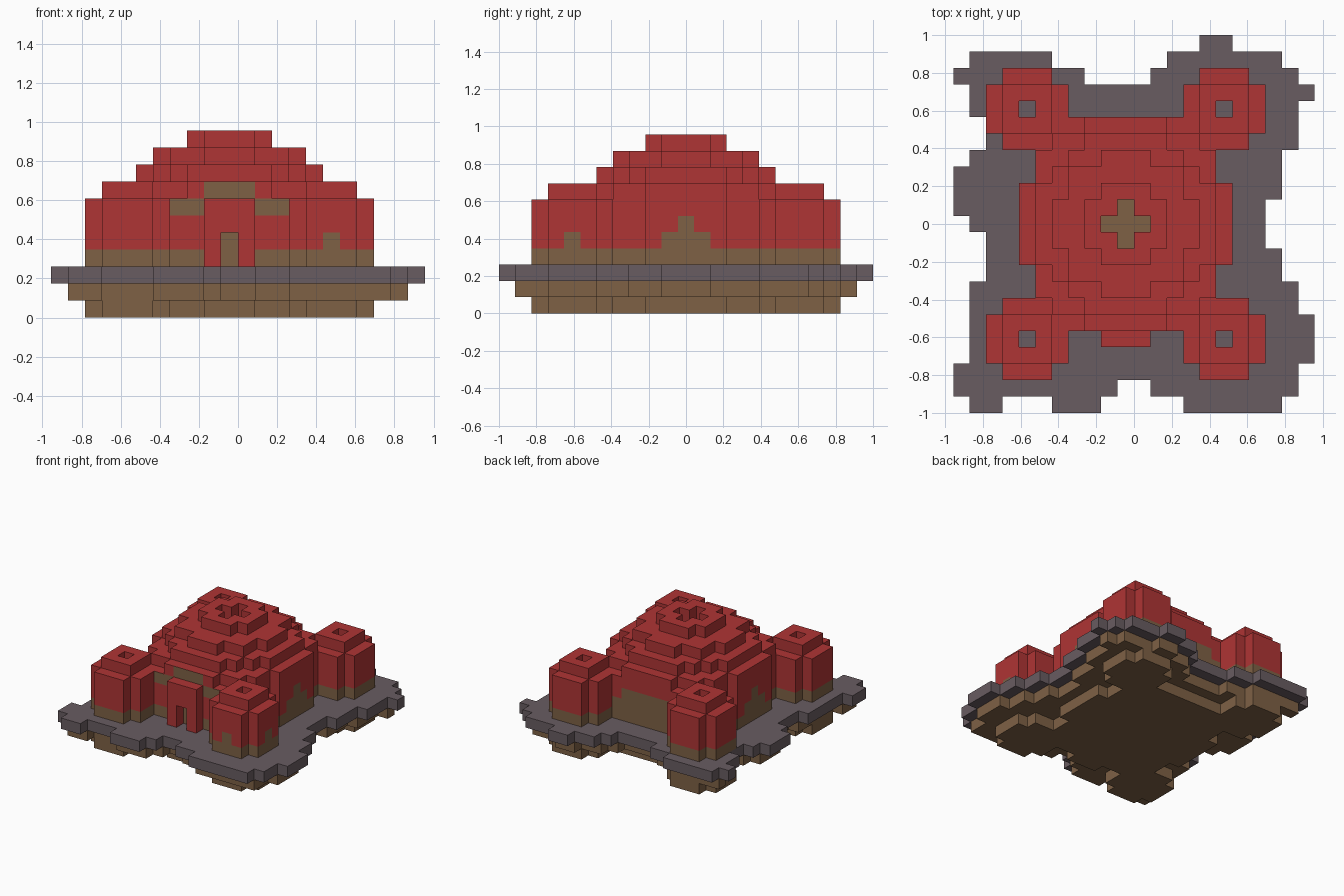
import bpy
import bmesh
from mathutils import Vector

old = bpy.data.objects.get("Cube")
if old:
    bpy.data.objects.remove(old, do_unlink=True)

UNIT = 2 / 23                      # edge of one block
ORIGIN = Vector((-11 * UNIT, -1, 0))
CX, CY = 10, 11                    # centre column of the building
RED, BROWN, GREY = range(3)
FRONT, BACK, LEFT, RIGHT, TOP, BOTTOM = range(6)


def make_material(name, colour):
    mat = bpy.data.materials.new(name)
    mat.use_nodes = True
    mat.diffuse_color = colour
    shader = mat.node_tree.nodes["Principled BSDF"]
    shader.inputs["Base Color"].default_value = colour
    shader.inputs["Roughness"].default_value = 1
    return mat


MATERIALS = [
    make_material("brick red", (0.43, 0.035, 0.035, 1)),
    make_material("earth brown", (0.21, 0.12, 0.06, 1)),
    make_material("stone grey", (0.14, 0.107, 0.12, 1)),
]

# Direction of each block side and its two in-plane axes
X, Y, Z = Vector((1, 0, 0)), Vector((0, 1, 0)), Vector((0, 0, 1))
SIDES = [(-Y, X, Z), (Y, -X, Z), (X, Y, Z), (-X, -Y, Z), (Z, X, Y), (-Z, X, -Y)]


def build(name, cells, occupied, paint):
    """Mesh the exposed sides of a set of blocks; paint(cell, side) picks the colour."""
    bm = bmesh.new()
    for cell in sorted(cells):
        middle = Vector(cell) + (X + Y + Z) / 2
        for side, (out, u, v) in enumerate(SIDES):
            if tuple(round(c) for c in Vector(cell) + out) in occupied:
                continue
            corners = [(-u - v), (u - v), (u + v), (v - u)]
            verts = [bm.verts.new(ORIGIN + UNIT * (middle + (out + c) / 2)) for c in corners]
            bm.faces.new(verts).material_index = paint(cell, side)
    bmesh.ops.remove_doubles(bm, verts=bm.verts, dist=UNIT / 100)
    mesh = bpy.data.meshes.new(name)
    bm.to_mesh(mesh)
    bm.free()
    for mat in MATERIALS:
        mesh.materials.append(mat)
    bpy.context.collection.objects.link(bpy.data.objects.new(name, mesh))


def stack(plan, low, high):
    return {(i, j, k) for i, j in plan for k in range(low, high)}


def rect(i0, i1, j0, j1):
    return {(i, j) for i in range(i0, i1) for j in range(j0, j1)}


def disc(r_squared, cx=CX, cy=CY):
    return {(i, j) for i, j in rect(0, 22, 0, 23)
            if (i - cx) ** 2 + (j - cy) ** 2 <= r_squared}


# Ragged stone terrace, as spans of rows: first row, end row, first column, end column
SPANS = [
    (0, 1, 1, 3), (0, 1, 6, 9), (0, 1, 14, 20), (1, 2, 0, 10), (1, 2, 12, 21),
    (2, 3, 0, 21), (3, 6, 1, 22), (6, 8, 1, 21), (8, 10, 2, 20), (10, 11, 2, 19),
    (11, 12, 1, 19), (12, 13, 0, 19), (13, 15, 0, 20), (15, 16, 1, 20),
    (16, 18, 2, 21), (18, 19, 1, 21), (19, 20, 1, 22), (20, 21, 0, 8),
    (20, 21, 12, 21), (21, 22, 1, 6), (21, 22, 13, 20), (22, 23, 15, 17),
]
terrace_plan = set()
for j0, j1, i0, i1 in SPANS:
    terrace_plan |= rect(i0, i1, j0, j1)

# Earth under the terrace is the same outline shrunk by one block
earth_plan = {(i, j) for i, j in terrace_plan
              if {(i - 1, j), (i + 1, j), (i, j - 1), (i, j + 1)} <= terrace_plan}

# Four corner towers with a hollow shaft and a smaller cap
tower_plans, towers = {}, {}
for end, ty in (("front", CY - 7), ("back", CY + 7)):
    for hand, tx in (("right", CX - 6), ("left", CX + 6)):
        name = end + "_" + hand + "_tower"
        plan = disc(5, tx, ty)
        shaft = {(tx, ty)}
        cap = rect(tx - 1, tx + 2, ty - 1, ty + 2)
        tower_plans[name] = plan
        towers[name] = stack(plan - shaft, 3, 7) | stack(cap - shaft, 7, 8)
all_towers = set().union(*towers.values())

# Stepped dome: base with walls closing the gaps between towers, then shrinking discs
base_plan = disc(41) | rect(CX - 3, CX + 4, CY - 6, CY + 7)
dome = stack(base_plan, 3, 7)
for level, r_squared in enumerate((41, 29, 18, 5)):
    dome |= stack(disc(r_squared), 7 + level, 8 + level)
dome -= stack(disc(1), 4, 11)
dome -= stack(set().union(*tower_plans.values()), 3, 11)

# Front porch with a doorway
porch_plan = rect(CX - 1, CX + 2, CY - 7, CY - 6)
porch = stack(porch_plan, 3, 7) - stack({(CX, CY - 7)}, 3, 5)

terrace = stack(terrace_plan, 2, 3)
earth = stack(earth_plan, 1, 2)
footing = stack(base_plan.union(porch_plan, *tower_plans.values()), 0, 1)
occupied = terrace | earth | footing | dome | porch | all_towers


def paint_tower(name):
    def paint(cell, side):
        i, j, k = cell
        if k == 3:
            return BROWN
        # Small painted doorways on the two outer walls of one tower
        if name == "front_left_tower" and k == 4:
            if (side == FRONT and i == CX + 6) or (side == LEFT and j == CY - 7):
                return BROWN
        return RED
    return paint


def paint_dome(cell, side):
    i, j, k = cell
    dx, dy = abs(i - CX), abs(j - CY)
    if k == 3:
        return BROWN
    if side == FRONT and j == CY - 6:
        # Arched band above the porch and the door behind it
        door = dx == 0 and k == 4
        band = k == 6 or (k == 7 and dx <= 1)
        return BROWN if door or band else RED
    if side == BACK and j == CY + 6:
        return BROWN if k <= 5 and dx <= 7 - k else RED
    if side in (LEFT, RIGHT) and dx == 6:
        return BROWN if k <= 5 and dy <= 5 - k else RED
    return RED


build("stone_terrace", terrace, occupied, lambda cell, side: GREY)
build("earth_layer", earth, occupied, lambda cell, side: BROWN)
build("earth_footing", footing, occupied, lambda cell, side: BROWN)
build("stepped_dome", dome, occupied, paint_dome)
build("front_porch", porch, occupied, lambda cell, side: RED)
for tower_name, tower_cells in towers.items():
    build(tower_name, tower_cells, occupied, paint_tower(tower_name))
